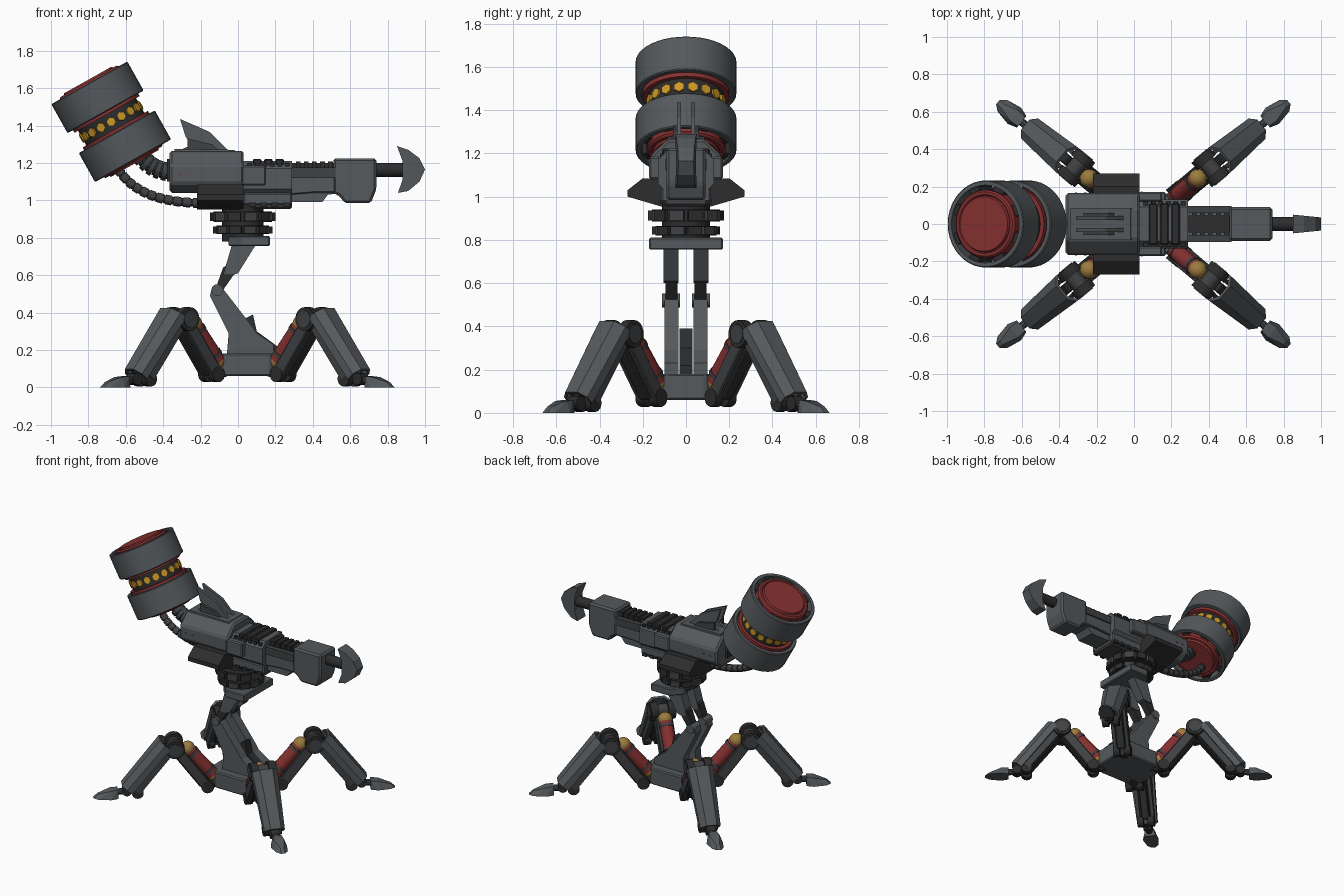
import bpy, bmesh, math
from mathutils import Matrix, Vector

if "Cube" in bpy.data.objects:
    bpy.data.objects.remove(bpy.data.objects["Cube"])

def mat(name, r, g, b):
    m = bpy.data.materials.new(name)
    m.diffuse_color = (r, g, b, 1)
    m.use_nodes = True
    m.node_tree.nodes["Principled BSDF"].inputs["Base Color"].default_value = m.diffuse_color
    return m

GREY = mat("steel grey", .09, .10, .108)
MID = mat("gunmetal", .05, .053, .056)
DARK = mat("dark rubber", .026, .026, .027)
RED = mat("red", .24, .03, .03)
GOLD = mat("bronze", .33, .2, .05)
YEL = mat("yellow", .62, .32, .02)
I = Matrix.Identity(4)

def finish(name, bm, m, M=I, smooth=True):
    bmesh.ops.recalc_face_normals(bm, faces=bm.faces)
    bm.transform(M)
    me = bpy.data.meshes.new(name)
    bm.to_mesh(me)
    bm.free()
    me.materials.append(m)
    if smooth:
        me.shade_smooth()
        me.set_sharp_from_angle(angle=math.radians(32))
    o = bpy.data.objects.new(name, me)
    bpy.context.collection.objects.link(o)
    return o

def prism(name, pts, axis, a, b, m, M=I, bevel=0, taper=1):
    """Extrude a 2D outline from a to b along an axis."""
    put = {'x': lambda u, v, w: (w, u, v), 'y': lambda u, v, w: (u, w, v),
           'z': lambda u, v, w: (u, v, w)}[axis]
    bm = bmesh.new()
    lo = [bm.verts.new(put(u, v, a)) for u, v in pts]
    hi = [bm.verts.new(put(u * taper, v, b)) for u, v in pts]
    bm.faces.new(lo)
    bm.faces.new(hi)
    n = len(pts)
    for i in range(n):
        bm.faces.new((lo[i], lo[(i + 1) % n], hi[(i + 1) % n], hi[i]))
    if bevel:
        bmesh.ops.recalc_face_normals(bm, faces=bm.faces)
        bmesh.ops.bevel(bm, geom=bm.edges[:], offset=bevel, segments=1, affect='EDGES')
    return finish(name, bm, m, M, False)

def box(name, x, y, z, m, M=I, bevel=0):
    return prism(name, [(x[0], z[0]), (x[1], z[0]), (x[1], z[1]), (x[0], z[1])], 'y', y[0], y[1], m, M, bevel)

def cyl(name, p, q, r, m, n=16, M=I):
    p, q = Vector(p), Vector(q)
    bm = bmesh.new()
    bmesh.ops.create_cone(bm, cap_ends=True, segments=n, radius1=r, radius2=r, depth=(q - p).length)
    T = Matrix.Translation((p + q) / 2) @ (q - p).to_track_quat('Z', 'Y').to_matrix().to_4x4()
    return finish(name, bm, m, M @ T)

def ball(name, p, r, m):
    bm = bmesh.new()
    bmesh.ops.create_uvsphere(bm, u_segments=16, v_segments=10, radius=r)
    return finish(name, bm, m, Matrix.Translation(p))

def lathe(name, prof, m, M, n=40):
    bm = bmesh.new()
    vs = [bm.verts.new((r, 0, h)) for r, h in prof]
    es = [bm.edges.new((vs[i], vs[(i + 1) % len(vs)])) for i in range(len(vs))]
    bmesh.ops.spin(bm, geom=vs + es, cent=(0, 0, 0), axis=(0, 0, 1), angle=2 * math.pi, steps=n)
    bmesh.ops.remove_doubles(bm, verts=bm.verts, dist=1e-4)
    return finish(name, bm, m, M)

def hull(name, pts, m):
    bm = bmesh.new()
    vs = [bm.verts.new(p) for p in pts]
    bmesh.ops.convex_hull(bm, input=vs)
    return finish(name, bm, m, I, False)

def hose(name, c, r, n, m):
    """Ribbed hose along a cubic curve."""
    c = [Vector(p) for p in c]
    at = lambda t: c[0]*(1-t)**3 + c[1]*3*t*(1-t)**2 + c[2]*3*t*t*(1-t) + c[3]*t**3
    for i in range(n):
        cyl(name + "_rib", at(i / n), at((i + .75) / n), r, m, 12)
        cyl(name + "_core", at(i / n), at((i + 1.1) / n), r * .8, DARK, 10)

# ---- one leg, built along +x, then placed four times
hip, knee, ankle = Vector((.25, 0, .07)), Vector((.47, 0, .365)), Vector((.72, 0, .045))
def frame(p, q):
    d = (q - p).normalized()
    y = Vector((0, 1, 0))
    R = Matrix((d, y, d.cross(y))).transposed().to_4x4()
    return Matrix.Translation(p) @ R
S, T = frame(knee, ankle), frame(hip, knee)
leg = []
# shin: open channel with chamfered outer face
leg.append(prism("shin_armour", [(-.088, .03), (-.088, .075), (-.045, .115), (.045, .115), (.088, .075),
    (.088, .03), (.072, .03), (.072, .07), (.038, .1), (-.038, .1), (-.072, .07), (-.072, .03)],
    'x', .015, .43, GREY, S, taper=.8))
leg.append(box("shin_core", (.03, .39), (-.028, .028), (-.02, .06), DARK, S, .006))
for s in (-1, 1):
    leg.append(box("shin_rail", (.03, .4), (s*.05 - .012, s*.05 + .012), (-.015, .06), MID, S))
    leg.append(box("thigh_rail", (.0, .34), (s*.045 - .014, s*.045 + .014), (-.035, .035), MID, T, .005))
    leg.append(cyl("knee_wheel", knee + Vector((0, s*.035, 0)), knee + Vector((0, s*.085, 0)), .064, DARK, 18))
    leg.append(cyl("ankle_wheel", ankle + Vector((0, s*.015, 0)), ankle + Vector((0, s*.06, 0)), .04, DARK, 14))
    leg.append(cyl("hip_wheel", hip + Vector((0, s*.015, 0)), hip + Vector((0, s*.062, 0)), .042, DARK, 14))
leg.append(cyl("knee_axle", knee - Vector((0, .09, 0)), knee + Vector((0, .09, 0)), .045, MID))
leg.append(box("thigh_core", (.02, .33), (-.03, .03), (-.045, .025), DARK, T, .006))
leg.append(cyl("hip_link", (.16, 0, .09), hip, .035, DARK, 12))
# piston between hip and knee
pa, pb = Vector((.215, 0, .145)), Vector((.375, 0, .335))
leg.append(cyl("piston", pa, pb, .046, RED))
for i, t in enumerate((.12, .8)):
    leg.append(cyl("piston_band", pa.lerp(pb, t), pa.lerp(pb, t + .08), .05, MID))
leg.append(ball("piston_top", (.38, 0, .34), .05, GOLD))
leg.append(ball("piston_bottom", (.212, 0, .142), .045, GOLD))
# foot
leg.append(cyl("foot_joint", (.79, -.03, .045), (.79, .03, .045), .033, DARK, 12))
leg.append(cyl("foot_link", ankle, (.87, 0, .035), .022, MID, 10))
leg.append(hull("foot_claw", [(r, s * y, z) for s in (-1, 1) for r, y, z in (
    (.85, .04, 0), (.9, .056, 0), (.985, .04, 0), (1.015, .015, 0),
    (.85, .03, .06), (.9, .035, .055), (.985, .012, .028))], GREY))
for o in leg:
    for k, a in enumerate((40, 140, 220, 320)):
        c = o if k == 0 else o.copy()
        if k:
            bpy.context.collection.objects.link(c)
        c.matrix_world = Matrix.Translation((.05, 0, 0)) @ Matrix.Rotation(math.radians(a), 4, 'Z')

# ---- base and arms
prism("base", [(.05 + sx * x, sy * y) for sx, sy, ps in ((1, 1, ((.2, .09), (.12, .165))), (-1, 1, ((.12, .165), (.2, .09))),
      (-1, -1, ((.2, .09), (.12, .165))), (1, -1, ((.12, .165), (.2, .09)))) for x, y in ps], 'z', .06, .18, GREY, bevel=.008)
prism("centre_wedge", [(.03, .17), (.04, .37), (.08, .39), (.1, .3), (.21, .22), (.21, .16)], 'y', -.03, .03, DARK)
for s in (-1, 1):
    prism("lower_arm", [(-.06, .17), (-.05, .29), (-.15, .49), (-.14, .53), (-.09, .54), (.08, .32), (.1, .29),
          (.19, .23), (.19, .17)], 'y', s * .035, s * .1, GREY)
    prism("upper_arm", [(-.08, .6), (-.03, .77), (.1, .77), (0, .61), (-.03, .6)], 'y', s * .035, s * .105, GREY)
    prism("arm_link", [(-.13, .5), (-.08, .64), (-.02, .68), (0, .66), (-.01, .62), (-.08, .52)], 'y', s * .04, s * .095, DARK)
    cyl("elbow_pin", (-.11, s * .028, .52), (-.11, s * .112, .52), .032, GREY, 12)
prism("arm_head", [(-.05, -.1), (-.05, .1), (.02, .17), (.17, .17), (.17, -.17), (.02, -.17)], 'z', .755, .81, GREY, bevel=.006)

# ---- turntable
cyl("turntable_neck", (.025, 0, .78), (.025, 0, .98), .11, DARK, 24)
for z0, z1, r, n in ((.82, .865, .155, 12), (.885, .94, .172, 12)):
    cyl("turntable_ring", (.025, 0, z0), (.025, 0, z1), r - .015, DARK, 32)
    for i in range(n):
        R = Matrix.Translation((.025, 0, 0)) @ Matrix.Rotation((i + .5) * 2 * math.pi / n, 4, 'Z')
        box("turntable_tooth", (r - .03, r), (-.033, .033), (z0 + .004, z1 - .004), MID if i % 2 else DARK, R)

# ---- gun body
def sym(half):
    return half + [(-y, z) for y, z in reversed(half)]
prism("side_pods", sym([(.1, .95), (.27, 1.0), (.27, 1.03), (.2, 1.085)]), 'x', -.22, .03, DARK)
prism("rear_body", sym([(.1, 1.04), (.165, 1.09), (.165, 1.19), (.085, 1.265)]), 'x', -.365, .03, GREY, bevel=.012)
prism("rear_body_top", [(-.34, 1.25), (-.34, 1.275), (-.02, 1.27), (.02, 1.23), (.02, 1.2)], 'y', -.085, .085, GREY)
box("rear_body_under", (-.2, .29), (-.1, .1), (.955, 1.08), MID, bevel=.01)
box("rear_socket", (-.38, -.34), (-.06, .06), (1.1, 1.22), DARK)
prism("mid_body", sym([(.1, 1.03), (.13, 1.06), (.13, 1.17), (.09, 1.21)]), 'x', .02, .29, GREY)
box("mid_lower", (.03, .29), (-.115, .115), (.975, 1.04), GREY, bevel=.008)
for s in (-1, 1):
    box("side_flap", (.02, .15), (s * .12, s * .17), (1.08, 1.185), GREY, bevel=.008)
    for x in (-.31, -.26):
        cyl("body_light", (x, s * .16, 1.14), (x, s * .169, 1.14), .006, RED, 8)
    for x in (.06, .12, .18, .24):
        box("lower_clamp", (x, x + .035), (s * .08, s * .12), (.965, .99), DARK)
for i in range(3):
    box("top_rib", (.08 + i * .06, .125 + i * .06), (-.11, .11), (1.17, 1.222), DARK, bevel=.006)
for i in range(6):
    box("body_rib", (.05 + i * .04, .075 + i * .04), (-.12, .12), (1.15, 1.2), DARK)

# ---- barrel, muzzle and harpoon
prism("barrel", [(.28, 1.03), (.28, 1.16), (.52, 1.16), (.52, 1.04), (.45, .99), (.4, 1.03)][:4] + [(.4, 1.04)], 'y', -.085, .085, GREY, bevel=.006)
box("barrel_top", (.28, .52), (-.045, .045), (1.14, 1.2), DARK)
for s in (-1, 1):
    box("barrel_rail", (.28, .52), (s * .06, s * .095), (1.12, 1.175), MID)
for i in range(5):
    box("barrel_rib", (.31 + i * .043, .335 + i * .043), (-.055, .055), (1.15, 1.207), DARK)
prism("muzzle", [(.51, 1.225), (.74, 1.225), (.74, 1.06), (.71, .985), (.57, .985), (.545, 1.02), (.51, 1.04)], 'y', -.09, .09, GREY, bevel=.012)
prism("barrel_guard", [(.29, .99), (.29, 1.06), (.52, 1.06), (.52, 1.035), (.48, 1.03), (.45, .99)], 'y', -.07, .07, GREY)
cyl("harpoon_rod", (.7, 0, 1.163), (.89, 0, 1.163), .037, DARK)
tip = prism("harpoon_head", [(.85, 1.29), (.91, 1.27), (.97, 1.225), (1.0, 1.165), (.97, 1.1), (.91, 1.05), (.855, 1.04),
            (.88, 1.11), (.88, 1.21)], 'y', -.05, .05, GREY)
for v in tip.data.vertices:
    v.co.y *= 1 - (v.co.x - .85) * 2

# ---- fins
for s in (-1, 1):
    prism("fin", [(-.31, 1.435), (-.15, 1.365), (-.05, 1.265), (-.32, 1.265), (-.25, 1.295), (-.28, 1.34)], 'y', s * .022, s * .042, GREY)
    prism("small_fin", [(-.27, 1.33), (-.14, 1.3), (-.08, 1.25), (-.27, 1.25)], 'y', s * .042, s * .06, MID)

# ---- tank: two hollow sleeves round a red core
A = Matrix.Translation((-.678, 0, 1.42)) @ Matrix.Rotation(math.radians(-29.3), 4, 'Y')
cyl("tank_core", (0, 0, -.06), (0, 0, .06), .178, DARK, 40, A)
for s in (-1, 1):
    lathe("tank_end", [(0, s * .045), (.2, s * .045), (.2, s * .075), (.182, s * .075), (.182, s * .238), (.172, s * .248),
          (.158, s * .248), (.152, s * .242), (.146, s * .256), (0, s * .256)], RED, A)
    lathe("tank_sleeve", [(.233, s * .066), (.233, s * .234), (.228, s * .239), (.208, s * .239), (.208, s * .061), (.228, s * .061)], GREY, A)
    for i in range(8):
        R = A @ Matrix.Rotation((i + .5) * math.pi / 4, 4, 'Z')
        box("tank_spoke", (.175, .212), (-.03, .03), (min(s * .075, s * .225), max(s * .075, s * .225)), DARK, R)
for i in range(18):
    R = A @ Matrix.Rotation((i + .5) * math.pi / 9, 4, 'Z')
    cyl("tank_light", (.165, 0, 0), (.186, 0, 0), .026, YEL, 6, R)

# ---- hoses
hose("upper_hose", [(-.34, 0, 1.15), (-.42, 0, 1.15), (-.48, 0, 1.18), (-.53, 0, 1.25)], .05, 6, MID)
hose("lower_hose", [(-.2, 0, .985), (-.4, 0, .99), (-.56, 0, 1.03), (-.65, 0, 1.18)], .026, 11, MID)
